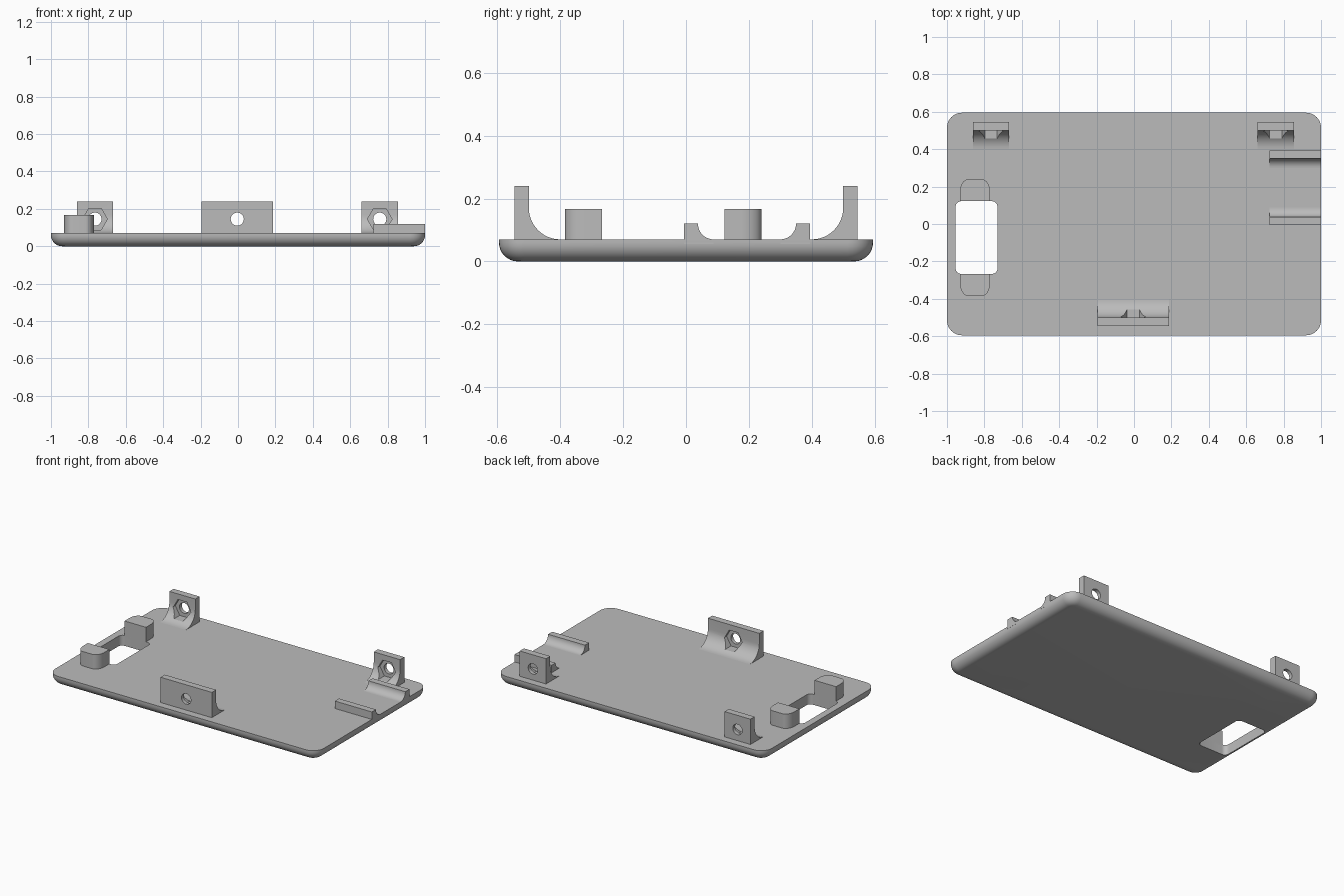
import bpy
import bmesh
from math import cos, sin, pi

cube = bpy.data.objects.get("Cube")
if cube:
    bpy.data.objects.remove(cube, do_unlink=True)

GREY = (0.5, 0.5, 0.5, 1)
material = bpy.data.materials.new("plain grey")
material.use_nodes = True
material.diffuse_color = GREY
material.node_tree.nodes["Principled BSDF"].inputs["Base Color"].default_value = GREY

TOP = 0.07      # top of the base plate
SINK = 0.055    # where raised parts are rooted inside the plate


def arc(cu, cv, ru, rv, start, end, steps=10):
    """Points on an elliptical arc; angles in quarter turns."""
    angles = [(start + (end - start) * i / steps) * pi / 2 for i in range(steps + 1)]
    return [(cu + ru * cos(a), cv + rv * sin(a)) for a in angles]


def rounded_rect(u0, u1, v0, v1, r, steps=8):
    corners = [(u1 - r, v1 - r), (u0 + r, v1 - r), (u0 + r, v0 + r), (u1 - r, v0 + r)]
    return [p for q, (u, v) in enumerate(corners) for p in arc(u, v, r, r, q, q + 1, steps)]


def prism(name, outline, axis, lo, hi, bottom_round=0):
    """Extrude a 2D outline along one axis, optionally rounding its low rim."""
    place = {"x": lambda u, v, d: (d, u, v),
             "y": lambda u, v, d: (u, d, v),
             "z": lambda u, v, d: (u, v, d)}[axis]
    bm = bmesh.new()
    face = bm.faces.new([bm.verts.new(place(u, v, lo)) for u, v in outline])
    rim = list(face.edges)
    ext = bmesh.ops.extrude_face_region(bm, geom=[face], use_keep_orig=True)
    shift = place(0, 0, hi - lo)
    moved = [g for g in ext["geom"] if isinstance(g, bmesh.types.BMVert)]
    bmesh.ops.translate(bm, verts=moved, vec=shift)
    bmesh.ops.recalc_face_normals(bm, faces=bm.faces)
    if bottom_round:
        bmesh.ops.bevel(bm, geom=rim, offset=bottom_round, segments=8,
                        profile=0.5, affect="EDGES")
    mesh = bpy.data.meshes.new(name)
    bm.to_mesh(mesh)
    bm.free()
    mesh.materials.append(material)
    obj = bpy.data.objects.new(name, mesh)
    bpy.context.collection.objects.link(obj)
    return obj


def cut(obj, cutter):
    cutter.hide_render = True
    mod = obj.modifiers.new("cut", "BOOLEAN")
    mod.operation = "DIFFERENCE"
    mod.solver = "EXACT"
    mod.object = cutter
    bpy.context.view_layer.objects.active = obj
    bpy.ops.object.modifier_apply(modifier=mod.name)
    bpy.data.objects.remove(cutter, do_unlink=True)


parts = []

# Base plate with rounded underside and cable window
plate = prism("base_plate", rounded_rect(-1, 1, -0.595, 0.595, 0.08), "z", 0, TOP, 0.06)
cut(plate, prism("window_cutter", rounded_rect(-0.954, -0.73, -0.267, 0.122, 0.03),
                 "z", -0.1, 0.2))
parts.append(plate)


# Screw tabs: filleted wall, screw hole and hexagonal nut pocket
def screw_tab(name, x0, x1, side):
    profile = [(0.4, SINK), (0.545, SINK), (0.545, 0.24), (0.5, 0.24)]
    profile += arc(0.4, 0.17, 0.1, 0.1, 0, -1, 12)
    tab = prism(name, [(side * y, z) for y, z in profile], "x", x0, x1)
    cx, cz = (x0 + x1) / 2, 0.145
    hexagon = arc(cx, cz, 0.066, 0.066, 0, 4, 6)[:-1]
    circle = arc(cx, cz, 0.035, 0.035, 0, 4, 32)[:-1]
    cut(tab, prism("nut_cutter", hexagon, "y", *sorted((side * 0.35, side * 0.52))))
    cut(tab, prism("hole_cutter", circle, "y", *sorted((side * 0.35, side * 0.6))))
    parts.append(tab)


screw_tab("back_right_tab", -0.861, -0.668, 1)
screw_tab("back_left_tab", 0.66, 0.856, 1)
screw_tab("front_tab", -0.195, 0.187, -1)


# Posts at both ends of the window, rounded on their outer corners
def window_post(name, inner, side):
    x0, x1, length, rx, ry = -0.93, -0.77, 0.118, 0.045, 0.065
    outline = [(x0, 0), (x1, 0)]
    outline += arc(x1 - rx, length - ry, rx, ry, 0, 1)
    outline += arc(x0 + rx, length - ry, rx, ry, 1, 2)
    outline = [(x, inner + side * y) for x, y in outline]
    parts.append(prism(name, outline, "z", SINK, 0.167))


window_post("back_window_post", 0.122, 1)
window_post("front_window_post", -0.267, -1)


# Pair of low rails with fillets facing each other
def rail(name, outer, side):
    profile = [(0.094, SINK), (0, SINK), (0, 0.12), (0.044, 0.12)]
    profile += arc(0.094, 0.12, 0.05, 0.05, 2, 3)
    parts.append(prism(name, [(outer + side * y, z) for y, z in profile], "x", 0.725, 1))


rail("front_rail", -0.006, 1)
rail("back_rail", 0.394, -1)

# Smooth the curves and keep the edges sharp
bpy.ops.object.select_all(action="DESELECT")
for part in parts:
    part.select_set(True)
bpy.context.view_layer.objects.active = plate
bpy.ops.object.shade_smooth_by_angle(angle=pi / 6)
